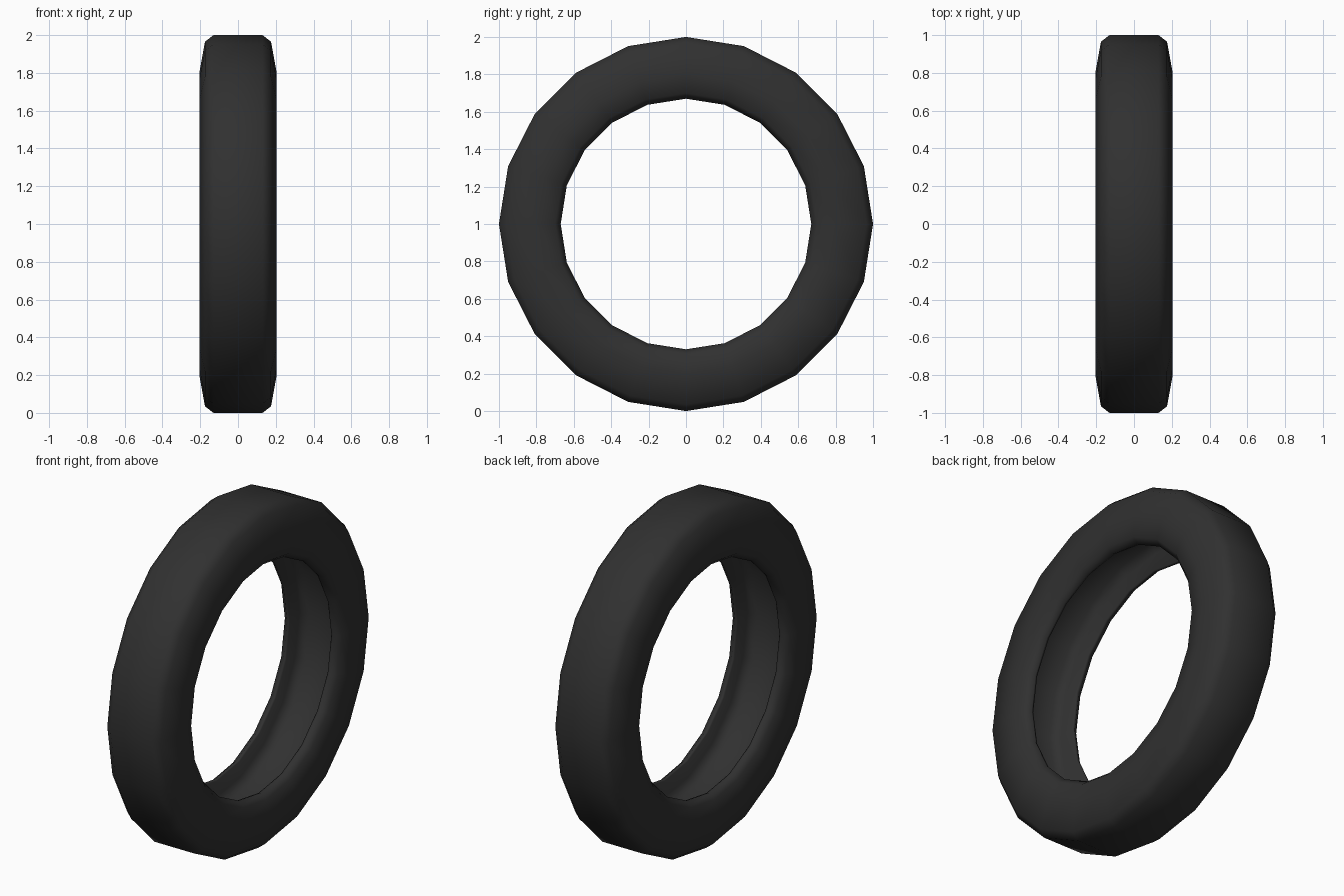
import bpy, bmesh, math

if "Cube" in bpy.data.objects:
    bpy.data.objects.remove(bpy.data.objects["Cube"])

SIDES = 20
# half cross-section (x, radius): tread, shoulder, sidewall, bead lip, hollow inside
half = [(0.13, 1.0), (0.175, 0.965), (0.205, 0.80), (0.185, 0.70), (0.15, 0.67),
        (0.135, 0.675), (0.155, 0.79), (0.11, 0.83)]
profile = half + [(-x, r) for x, r in reversed(half)]

rubber = bpy.data.materials.new("black_rubber")
rubber.diffuse_color = (0.03, 0.03, 0.03, 1)
rubber.use_nodes = True
rubber.node_tree.nodes["Principled BSDF"].inputs["Base Color"].default_value = rubber.diffuse_color

# tyre: closed profile revolved about the x axis
bm = bmesh.new()
rings = []
for i in range(SIDES):
    a = 2 * math.pi * i / SIDES
    rings.append([bm.verts.new((x, r * math.cos(a), 1 + r * math.sin(a))) for x, r in profile])
n = len(profile)
for i in range(SIDES):
    p, q = rings[i], rings[(i + 1) % SIDES]
    for j in range(n):
        k = (j + 1) % n
        bm.faces.new((p[j], p[k], q[k], q[j]))
bmesh.ops.recalc_face_normals(bm, faces=bm.faces)
for f in bm.faces:
    f.smooth = True
me = bpy.data.meshes.new("tyre")
bm.to_mesh(me)
bm.free()
me.materials.append(rubber)
tyre = bpy.data.objects.new("tyre", me)
bpy.context.collection.objects.link(tyre)
